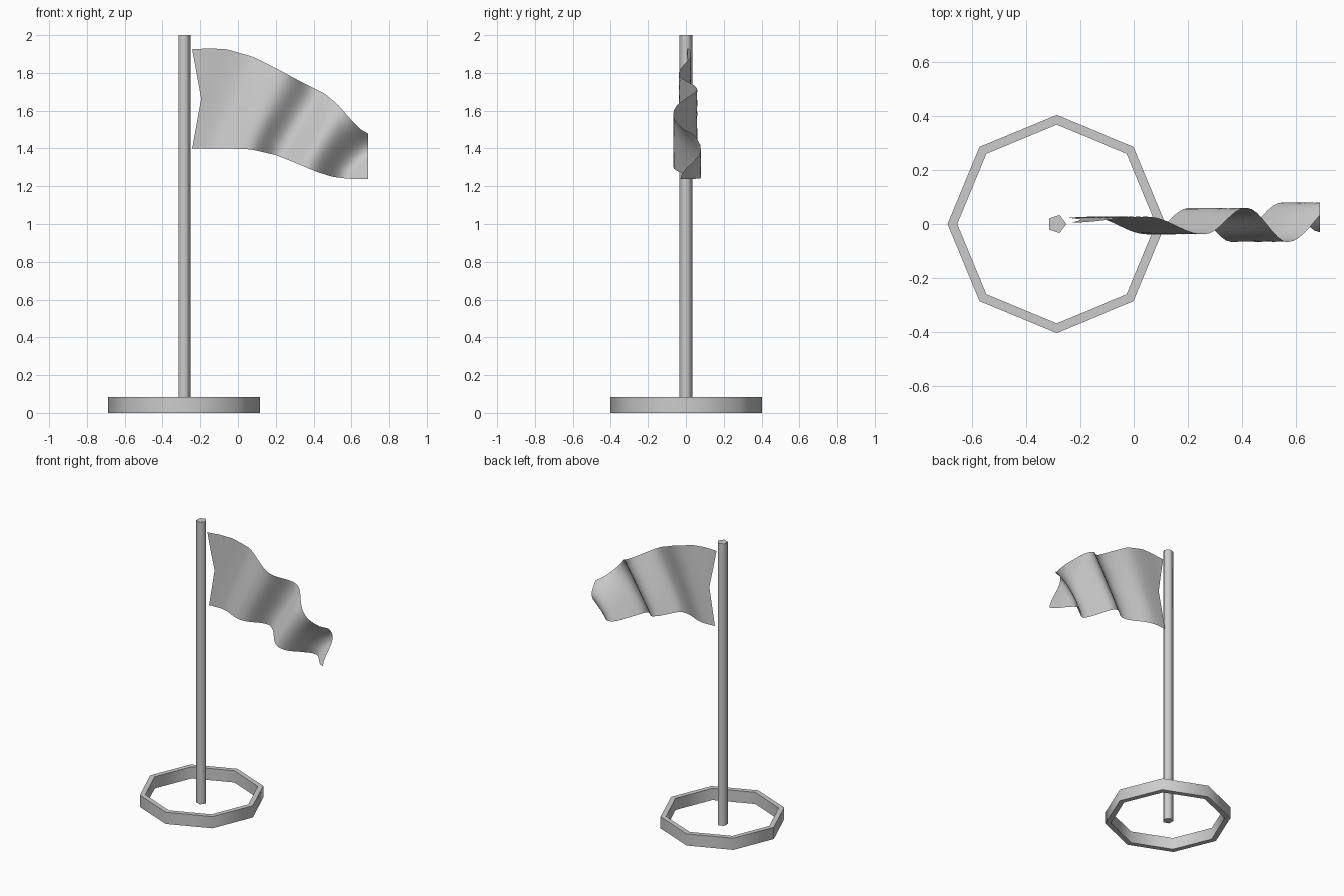
import bpy
import math

if "Cube" in bpy.data.objects:
    bpy.data.objects.remove(bpy.data.objects["Cube"])

CX = -0.286  # pole and base axis


def make(name, verts, faces, angle):
    mesh = bpy.data.meshes.new(name)
    mesh.from_pydata(verts, [], faces)
    mesh.update()
    ob = bpy.data.objects.new(name, mesh)
    bpy.context.collection.objects.link(ob)
    bpy.ops.object.select_all(action='DESELECT')
    ob.select_set(True)
    bpy.context.view_layer.objects.active = ob
    bpy.ops.object.shade_smooth_by_angle(angle=math.radians(angle))
    return ob


def lathe(profile, sides):
    """Revolve a closed (radius, z) loop around the pole axis."""
    n = len(profile)
    verts, faces = [], []
    for i in range(sides):
        a = 2 * math.pi * i / sides
        verts += [(CX + r * math.cos(a), r * math.sin(a), z) for r, z in profile]
    for i in range(sides):
        j = (i + 1) % sides
        for k in range(n):
            m = (k + 1) % n
            faces.append((i * n + k, j * n + k, j * n + m, i * n + m))
    return verts, faces


def interp(keys, x, smooth):
    """Interpolate along (position, value) keys."""
    if x <= keys[0][0]:
        return keys[0][1]
    for (x0, y0), (x1, y1) in zip(keys, keys[1:]):
        if x <= x1:
            f = (x - x0) / (x1 - x0)
            if smooth:
                f = (1 - math.cos(math.pi * f)) / 2
            return y0 + (y1 - y0) * f
    return keys[-1][1]


# Base: open octagonal ring
make("base_ring", *lathe([(0.403, 0), (0.403, 0.083), (0.367, 0.083), (0.367, 0)], 8), 50)

# Pole: five-sided prism
S = 5
ring = [(CX + 0.035 * math.cos(2 * math.pi * i / S), 0.035 * math.sin(2 * math.pi * i / S))
        for i in range(S)]
pole_verts = [(x, y, z) for z in (0, 2) for x, y in ring]
pole_faces = [(i, (i + 1) % S, S + (i + 1) % S, S + i) for i in range(S)]
pole_faces += [tuple(reversed(range(S))), tuple(range(S, 2 * S))]
make("pole", pole_verts, pole_faces, 75)

# Flag: sheet between top and bottom outlines, with slanted ripples
top = [(-0.24, 1.925), (-0.15, 1.93), (-0.06, 1.925), (0.08, 1.885), (0.21, 1.82),
       (0.32, 1.76), (0.46, 1.69), (0.53, 1.63), (0.60, 1.55), (0.65, 1.50), (0.687, 1.48)]
bottom = [(-0.245, 1.40), (-0.05, 1.40), (0.07, 1.395), (0.2, 1.365), (0.3, 1.325),
          (0.42, 1.275), (0.5, 1.25), (0.58, 1.24), (0.687, 1.237)]
ripple = [(-0.24, 0.005), (0.05, 0.027), (0.26, -0.038), (0.415, 0.06),
          (0.57, -0.066), (0.76, 0.08), (0.897, -0.03)]
COLS, ROWS = 48, 8
flag_verts, flag_faces = [], []
for r in range(ROWS + 1):
    t = r / ROWS
    left = -0.243 + 0.048 * (1 - abs(2 * t - 1))
    for c in range(COLS + 1):
        x = left + (0.687 - left) * c / COLS
        zb, zt = interp(bottom, x, False), interp(top, x, False)
        y = interp(ripple, x + 0.21 * (1 - t), True)
        flag_verts.append((x, y, zb + (zt - zb) * t))
W = COLS + 1
for r in range(ROWS):
    for c in range(COLS):
        i = r * W + c
        flag_faces.append((i, i + 1, i + W + 1, i + W))
make("flag", flag_verts, flag_faces, 60)
